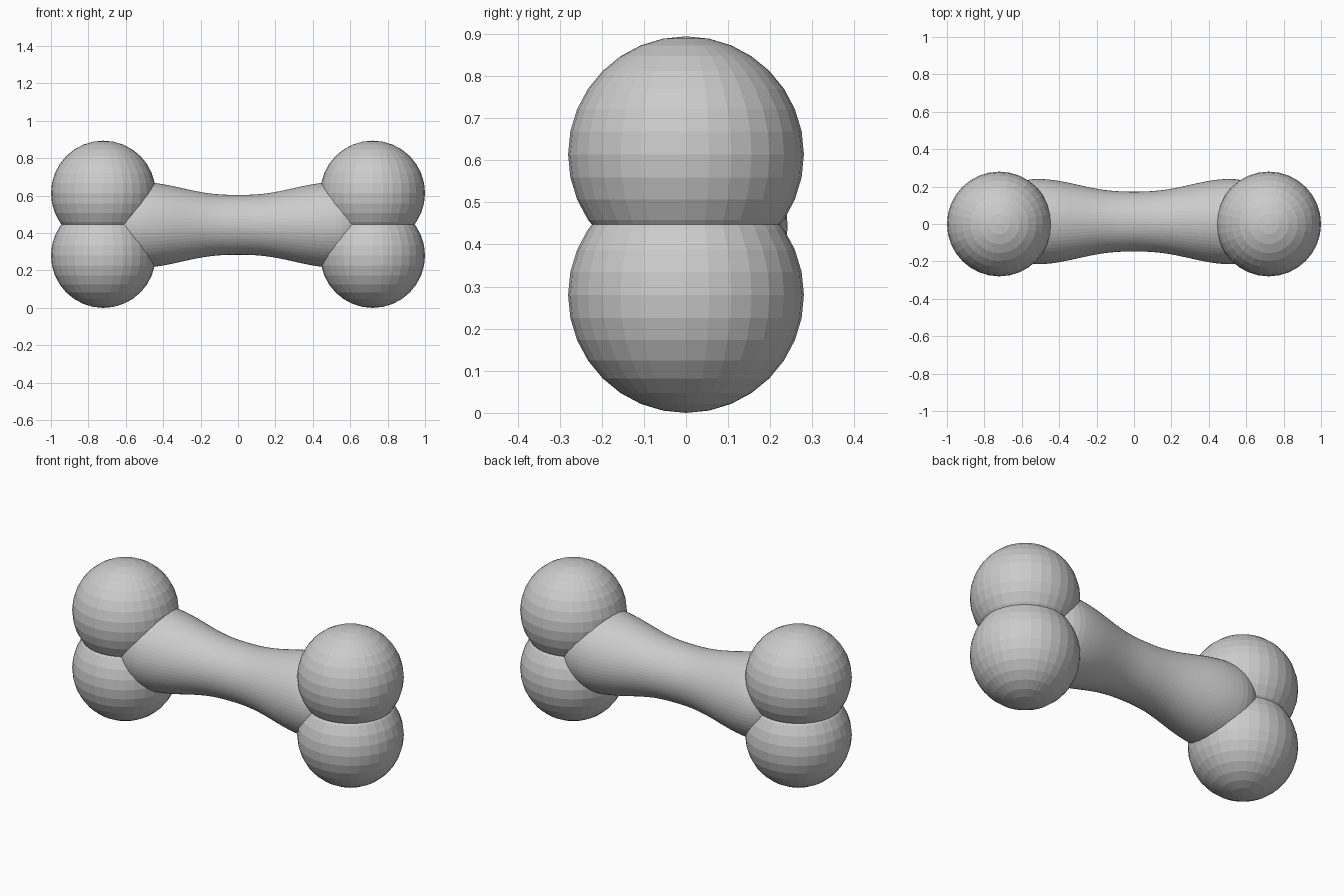
import bpy, bmesh, math

if "Cube" in bpy.data.objects:
    bpy.data.objects.remove(bpy.data.objects["Cube"])

# Knobs: two stacked balls at each end
def knob(name, x, z):
    bpy.ops.mesh.primitive_uv_sphere_add(segments=32, ring_count=16, radius=0.28,
                                         location=(x, 0, z))
    bpy.context.object.name = name

for side, sx in (("left", -1), ("right", 1)):
    knob(f"lower_knob_{side}", sx * 0.72, 0.28)
    knob(f"upper_knob_{side}", sx * 0.72, 0.614)

# Shaft: waisted, lathed around x, with rounded ends hidden in the knobs
FLARE, CAP, SIDES = 0.52, 0.22, 64
half = []
for i in range(21):
    x = FLARE * i / 20
    half.append((x, 0.16 + 0.068 * math.sin(math.pi / 2 * x / FLARE) ** 2.6))
for i in range(1, 10):
    a = math.pi / 2 * i / 10
    half.append((FLARE + CAP * math.sin(a), 0.228 * math.cos(a)))
profile = [(-x, r) for x, r in reversed(half[1:])] + half

bm = bmesh.new()
rings = []
for x, r in profile:
    rings.append([bm.verts.new((x, r * math.cos(2 * math.pi * k / SIDES),
                                r * math.sin(2 * math.pi * k / SIDES)))
                  for k in range(SIDES)])
for a, b in zip(rings, rings[1:]):
    for k in range(SIDES):
        n = (k + 1) % SIDES
        bm.faces.new((a[k], a[n], b[n], b[k]))
bm.faces.new(rings[0])
bm.faces.new(rings[-1])
bmesh.ops.recalc_face_normals(bm, faces=bm.faces)
mesh = bpy.data.meshes.new("shaft")
bm.to_mesh(mesh)
bm.free()
shaft = bpy.data.objects.new("shaft", mesh)
shaft.location = (0, 0.013, 0.444)
bpy.context.collection.objects.link(shaft)
